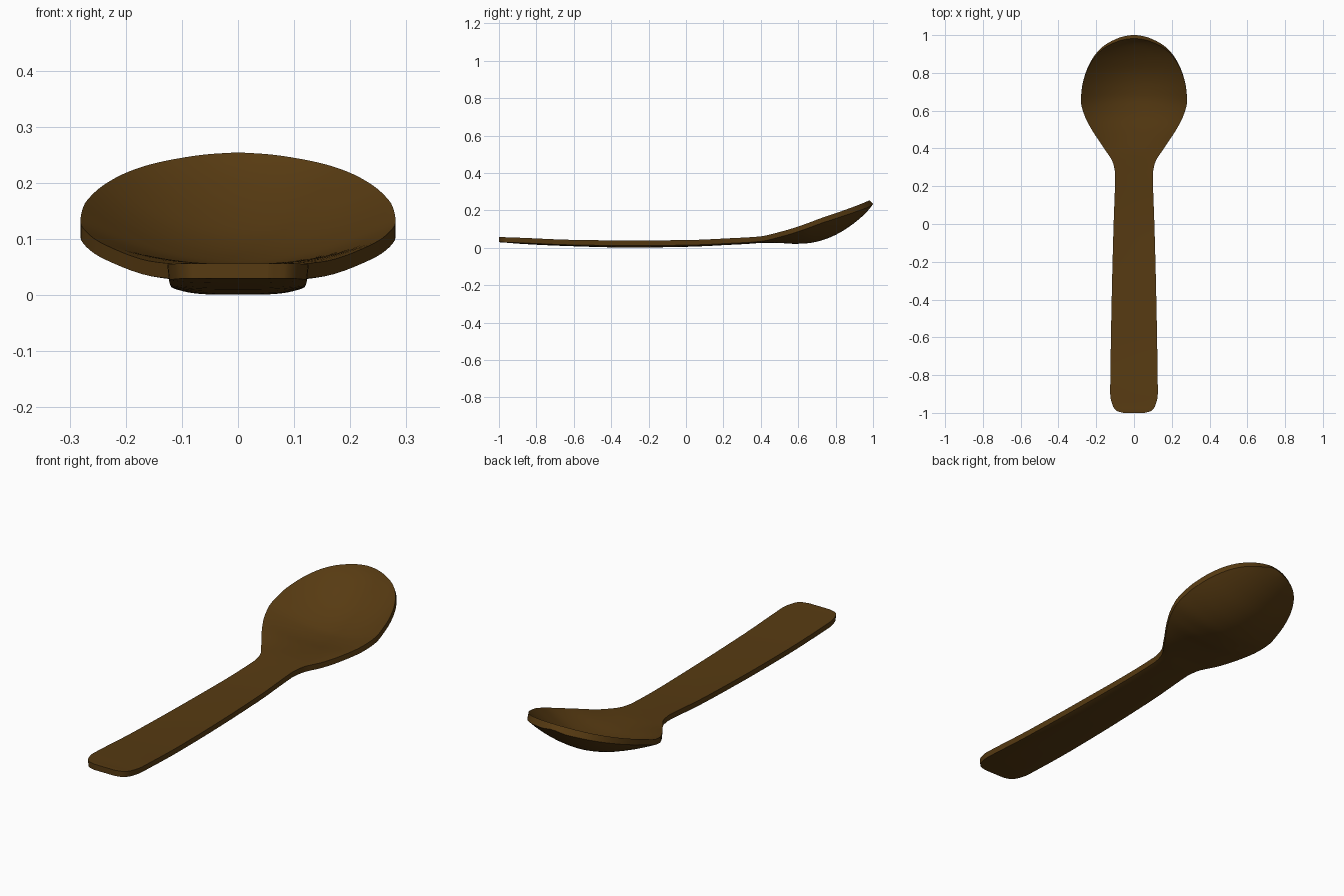
import bpy, bmesh, math

if "Cube" in bpy.data.objects:
    bpy.data.objects.remove(bpy.data.objects["Cube"])

# Stations along the spoon: y, half width, rim top z, inner centre z, outer centre z
STATIONS = [
    (-1.00, .055, .057, .057, .030), (-.99, .090, .057, .057, .029),
    (-.96, .113, .056, .055, .027), (-.90, .126, .054, .053, .022),
    (-.60, .122, .042, .041, .008), (-.30, .116, .039, .038, .001),
    (0.0, .108, .041, .040, .005), (.26, .100, .052, .050, .017),
    (.32, .110, .055, .053, .020), (.40, .158, .061, .056, .025),
    (.50, .224, .084, .055, .025), (.58, .264, .107, .052, .021),
    (.65, .281, .131, .055, .024), (.72, .276, .157, .070, .038),
    (.80, .256, .183, .100, .069), (.88, .217, .210, .147, .118),
    (.94, .164, .231, .192, .166), (.98, .094, .246, .229, .207),
    (.995, .046, .252, .248, .227), (1.0, .012, .254, .254, .234),
]


def smooth_rows(keys, steps):
    """Cubic Hermite through the stations with limited slopes."""
    def slope(i, c):
        if i == 0 or i == len(keys) - 1:
            j = max(i, 1)
            return (keys[j][c] - keys[j-1][c]) / (keys[j][0] - keys[j-1][0])
        h0, h1 = keys[i][0] - keys[i-1][0], keys[i+1][0] - keys[i][0]
        d0, d1 = (keys[i][c] - keys[i-1][c]) / h0, (keys[i+1][c] - keys[i][c]) / h1
        return 0 if d0 * d1 <= 0 else 3 * (h0 + h1) / ((2*h1 + h0) / d0 + (h1 + 2*h0) / d1)
    rows = []
    for i in range(len(keys) - 1):
        a, b = keys[i], keys[i+1]
        h = b[0] - a[0]
        for s in range(steps):
            t = s / steps
            row = [a[0] + h * t]
            for c in range(1, 5):
                row.append((2*t**3 - 3*t*t + 1) * a[c] + (t**3 - 2*t*t + t) * h * slope(i, c)
                           + (3*t*t - 2*t**3) * b[c] + (t**3 - t*t) * h * slope(i+1, c))
            rows.append(row)
    rows.append(list(keys[-1]))
    return rows


# Spoon body: closed cross-sections lofted along y
N = 24
bm = bmesh.new()
rings = []
for y, w, rim, inner, outer in smooth_rows(STATIONS, 4):
    bowl = min(1, max(0, (y - .3) / .3))
    lean = .018 * max(0, (y - .6) / .4) ** 2      # rim leans back at the tip
    power = 4 - 2 * bowl
    edge = .027
    ring = []
    for k in range(N + 1):
        u = -math.cos(math.pi * k / N)
        ring.append(bm.verts.new((w * u, y - lean, inner + (rim - inner) * abs(u) ** 2)))
    for k in range(N + 1):
        u = math.cos(math.pi * k / N)
        z = outer + (max(rim - edge, outer) - outer) * abs(u) ** power
        ring.append(bm.verts.new((w * u * (1 - .025 * (1 - bowl)), y, z)))
    rings.append(ring)
for a, b in zip(rings, rings[1:]):
    for i in range(len(a)):
        j = (i + 1) % len(a)
        bm.faces.new((a[i], a[j], b[j], b[i]))
bm.faces.new(rings[0])
bm.faces.new(rings[-1])
bmesh.ops.recalc_face_normals(bm, faces=bm.faces)

mesh = bpy.data.meshes.new("spoon")
bm.to_mesh(mesh)
bm.free()
wood = bpy.data.materials.new("dark brown wood")
wood.diffuse_color = (.095, .043, .006, 1)
wood.use_nodes = True
wood.node_tree.nodes["Principled BSDF"].inputs["Base Color"].default_value = wood.diffuse_color
mesh.materials.append(wood)
spoon = bpy.data.objects.new("spoon", mesh)
bpy.context.collection.objects.link(spoon)

# Softly rounded edges
bevel = spoon.modifiers.new("soft edges", 'BEVEL')
bevel.width = .004
bevel.segments = 2
bevel.limit_method = 'ANGLE'
bevel.angle_limit = math.radians(50)
bpy.context.view_layer.objects.active = spoon
spoon.select_set(True)
bpy.ops.object.shade_smooth_by_angle(angle=math.radians(40))
